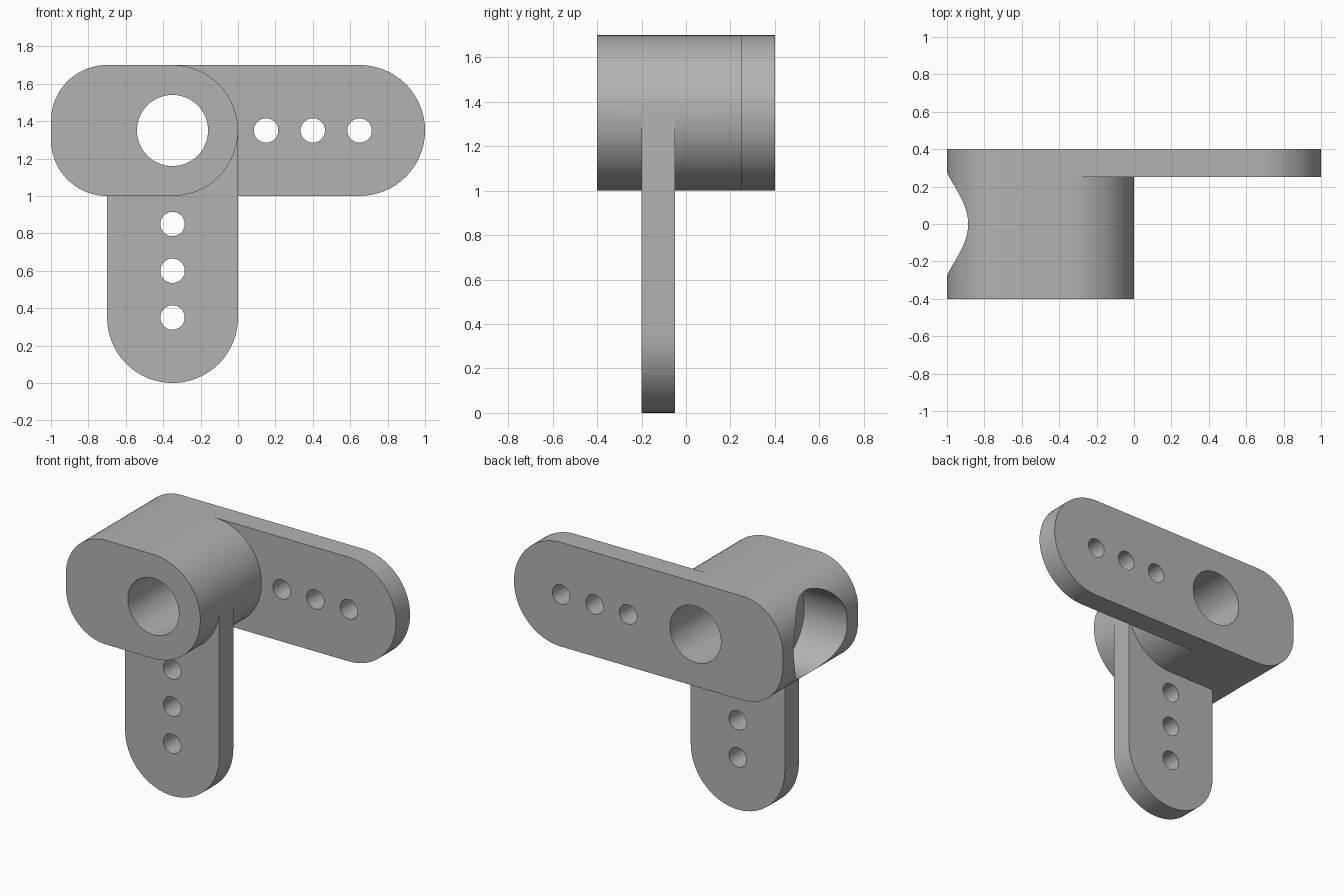
import bpy, bmesh, math
from mathutils import Matrix

if "Cube" in bpy.data.objects:
    bpy.data.objects.remove(bpy.data.objects["Cube"])

grey = bpy.data.materials.new("plain grey")
grey.diffuse_color = (0.45, 0.45, 0.45, 1)
grey.use_nodes = True
grey.node_tree.nodes["Principled BSDF"].inputs["Base Color"].default_value = grey.diffuse_color


def arc(cx, cz, r, a0, a1, n=32):
    return [(cx + r * math.cos(math.radians(a0 + (a1 - a0) * i / n)),
             cz + r * math.sin(math.radians(a0 + (a1 - a0) * i / n))) for i in range(n + 1)]


def prism(name, outline, y0, y1):
    """Extrude an x-z outline along y."""
    bm = bmesh.new()
    face = bm.faces.new([bm.verts.new((x, y0, z)) for x, z in outline])
    ext = bmesh.ops.extrude_face_region(bm, geom=[face])
    verts = [g for g in ext["geom"] if isinstance(g, bmesh.types.BMVert)]
    bmesh.ops.translate(bm, verts=verts, vec=(0, y1 - y0, 0))
    bmesh.ops.recalc_face_normals(bm, faces=bm.faces)
    me = bpy.data.meshes.new(name)
    bm.to_mesh(me)
    bm.free()
    me.materials.append(grey)
    ob = bpy.data.objects.new(name, me)
    bpy.context.collection.objects.link(ob)
    return ob


def combine(target, other, mode):
    """Apply a boolean, then remove the helper."""
    bpy.context.view_layer.objects.active = target
    mod = target.modifiers.new("join", 'BOOLEAN')
    mod.object, mod.operation, mod.solver = other, mode, 'EXACT'
    bpy.ops.object.modifier_apply(modifier=mod.name)
    bpy.data.objects.remove(other)


def bar(right):
    """Bar outline: rounded corners on the left, full round on the right."""
    return (arc(right - 0.35, 1.35, 0.35, -90, 90) + arc(-0.7, 1.4, 0.3, 90, 180)
            + arc(-0.7, 1.3, 0.3, 180, 270))


# hub block, long arm at the back, hanging leg
bracket = prism("bracket", bar(0), -0.4, 0.4)
combine(bracket, prism("arm", bar(1), 0.25, 0.4), 'UNION')
leg = arc(-0.35, 0.35, 0.35, 180, 360) + [(0, 1.35), (-0.7, 1.35)]
combine(bracket, prism("leg", leg, -0.2, -0.05), 'UNION')

# main bore and the rows of small holes
holes = [(-0.35, 1.35, 0.19)]
holes += [(x, 1.35, 0.065) for x in (0.15, 0.4, 0.65)]
holes += [(-0.35, z, 0.065) for z in (0.35, 0.6, 0.85)]
for x, z, r in holes:
    combine(bracket, prism("hole", arc(x, z, r, 0, 360, 64)[:-1], -0.6, 0.6), 'DIFFERENCE')

# round pocket in the left end
pocket = prism("pocket", arc(0, 0, 0.285, 0, 360, 80)[:-1], -0.25, 0.25)
pocket.data.transform(Matrix.Translation((-0.93, 0, 1.35)) @ Matrix.Rotation(math.pi / 2, 4, 'Z'))
combine(bracket, pocket, 'DIFFERENCE')

bpy.ops.object.select_all(action='DESELECT')
bracket.select_set(True)
bpy.context.view_layer.objects.active = bracket
bpy.ops.object.shade_smooth_by_angle(angle=math.radians(30))
